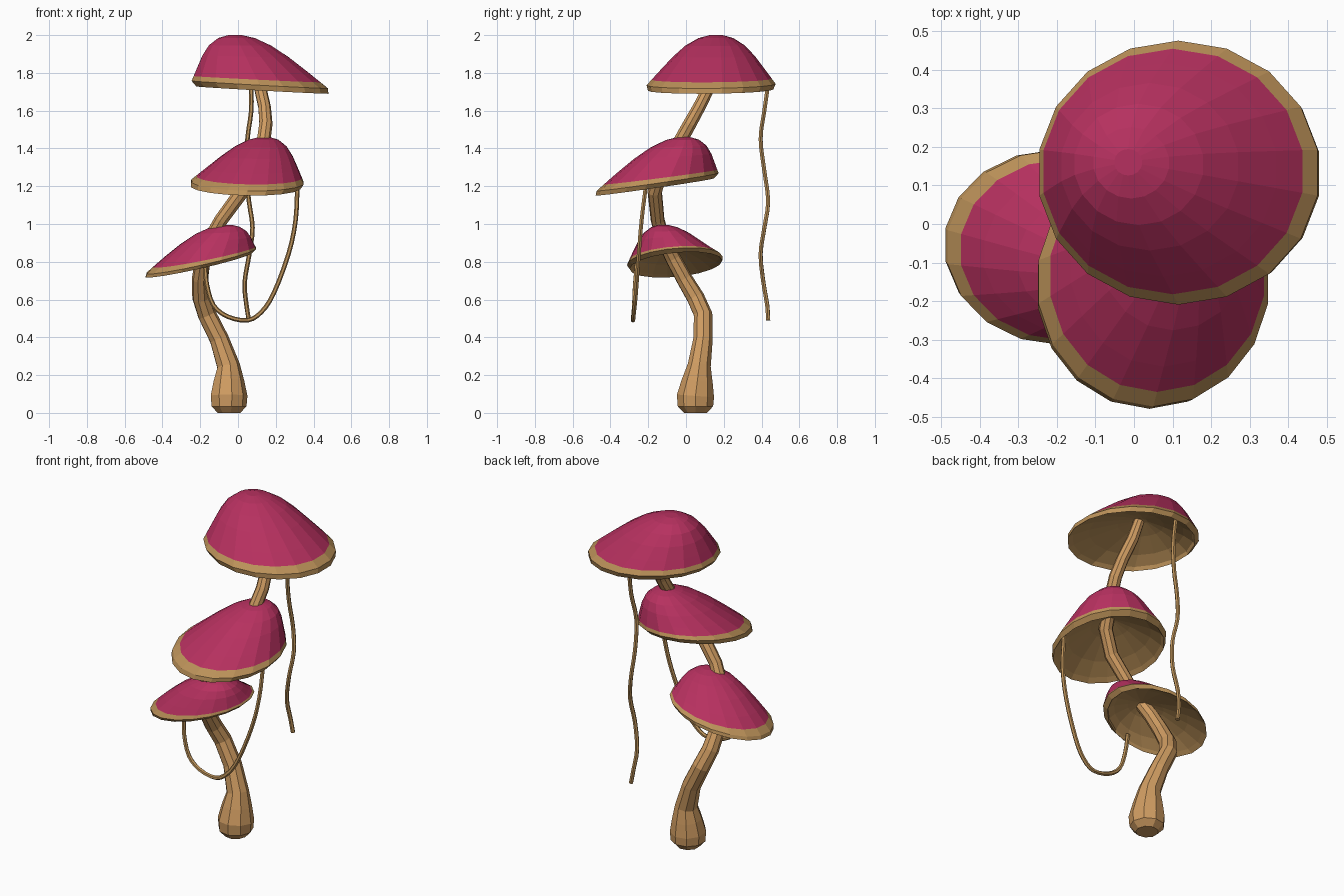
import bpy, bmesh, math
from mathutils import Vector

if "Cube" in bpy.data.objects:
    bpy.data.objects.remove(bpy.data.objects["Cube"])


def material(name, rgb):
    m = bpy.data.materials.new(name)
    m.diffuse_color = (*rgb, 1)
    m.use_nodes = True
    m.node_tree.nodes["Principled BSDF"].inputs["Base Color"].default_value = m.diffuse_color
    return m


CRIMSON = material("crimson cap", (0.47, 0.03, 0.115))
TAN = material("tan stem", (0.62, 0.33, 0.12))
BROWN = material("brown rim", (0.50, 0.285, 0.10))


def finish(name, bm, mats):
    bmesh.ops.recalc_face_normals(bm, faces=bm.faces)
    me = bpy.data.meshes.new(name)
    bm.to_mesh(me)
    bm.free()
    for m in mats:
        me.materials.append(m)
    ob = bpy.data.objects.new(name, me)
    bpy.context.collection.objects.link(ob)
    return ob


def skin(bm, rings, mat_of=lambda i: 0):
    """Bridge rings of points with quads and close both ends."""
    vs = [[bm.verts.new(p) for p in r] for r in rings]
    n = len(vs[0])
    for i in range(len(vs) - 1):
        for k in range(n):
            j = (k + 1) % n
            f = bm.faces.new((vs[i][k], vs[i][j], vs[i + 1][j], vs[i + 1][k]))
            f.material_index = mat_of(i)
    bm.faces.new(vs[0]).material_index = mat_of(0)
    bm.faces.new(vs[-1]).material_index = mat_of(len(vs) - 2)


def tube(name, pts, radii, sides, mat):
    """Sweep a ring along a path, with the ring square to the path."""
    pts = [Vector(p) for p in pts]
    bm = bmesh.new()
    rings = []
    for i, p in enumerate(pts):
        t = (pts[min(i + 1, len(pts) - 1)] - pts[max(i - 1, 0)]).normalized()
        if i == 0 and radii[0] > 0.03:
            t = Vector((0, 0, 1))
        if i == 0:
            u = Vector((1, 0, 0))
        u = (u - t * u.dot(t)).normalized()
        v = t.cross(u)
        rings.append([p + radii[i] * (u * math.cos(a) + v * math.sin(a))
                      for a in (2 * math.pi * k / sides for k in range(sides))])
    skin(bm, rings)
    return finish(name, bm, [mat])


def smooth_path(pts, steps=3):
    """Catmull-Rom points through a coarse path."""
    p = [Vector(q) for q in pts]
    p = [2 * p[0] - p[1]] + p + [2 * p[-1] - p[-2]]
    out = []
    for i in range(1, len(p) - 2):
        a, b, c, d = p[i - 1:i + 3]
        for s in range(steps):
            t = s / steps
            out.append(0.5 * (2 * b + (c - a) * t + (2 * a - 5 * b + 4 * c - d) * t * t
                              + (3 * b - a - 3 * c + d) * t ** 3))
    return out + [p[-2]]


# (height fraction, radius fraction): hollow underside, lip, then dome
PROFILE = [(0.45, 0.06), (0.33, 0.35), (0.13, 0.72), (-0.03, 0.92), (-0.11, 0.97),
           (0, 1), (0.11, 0.93), (0.3, 0.81), (0.57, 0.635), (0.79, 0.46),
           (0.94, 0.27), (1, 0.1)]


def cap(name, rim, radius, slope, apex, sides=18):
    """Leaning dome: the rim is a tilted ellipse that levels out at the apex."""
    rim, apex = Vector(rim), Vector(apex)
    bm = bmesh.new()
    rings = []
    for h, r in PROFILE:
        c = rim.lerp(apex, h)
        tilt = 1 - max(h, 0)
        ring = []
        for k in range(sides):
            a = 2 * math.pi * (k + 0.5) / sides
            x, y = radius[0] * r * math.cos(a), radius[1] * r * math.sin(a)
            ring.append(c + Vector((x, y, (slope[0] * x + slope[1] * y) * tilt)))
        rings.append(ring)
    skin(bm, rings, lambda i: 1 if i < 6 else 0)
    return finish(name, bm, [CRIMSON, BROWN])


# Three stacked caps
cap("top_cap", (0.115, 0.133, 1.738), (0.366, 0.342), (-0.055, 0.01), (-0.015, 0.16, 2.0))
cap("middle_cap", (0.05, -0.15, 1.222), (0.302, 0.323), (-0.02, 0.145), (0.14, -0.01, 1.46))
cap("bottom_cap", (-0.193, -0.06, 0.805), (0.294, 0.253), (0.225, 0.09), (-0.06, -0.12, 0.995))

# Winding stem with a bulb at the foot: x, y, z, radius
STEM = [(-0.05, 0.05, 0.0, 0.062), (-0.05, 0.05, 0.035, 0.095), (-0.05, 0.05, 0.09, 0.1),
        (-0.05, 0.06, 0.17, 0.083), (-0.052, 0.07, 0.25, 0.062), (-0.10, 0.09, 0.39, 0.052),
        (-0.165, 0.09, 0.52, 0.05), (-0.195, 0.05, 0.61, 0.048), (-0.2, -0.01, 0.71, 0.044),
        (-0.185, -0.07, 0.82, 0.042), (-0.14, -0.125, 0.93, 0.038), (-0.09, -0.15, 1.02, 0.037),
        (0.02, -0.165, 1.17, 0.039), (0.09, -0.13, 1.29, 0.039), (0.135, -0.03, 1.44, 0.037),
        (0.147, 0.02, 1.53, 0.036), (0.14, 0.07, 1.62, 0.034), (0.115, 0.125, 1.73, 0.033),
        (0.09, 0.15, 1.84, 0.03)]
tube("stem", [s[:3] for s in STEM], [s[3] for s in STEM], 9, TAN)

# Tendril hanging free from the top cap
hang = smooth_path([(0.07, 0.435, 1.74), (0.07, 0.415, 1.6), (0.05, 0.395, 1.45),
                    (0.045, 0.415, 1.28), (0.058, 0.435, 1.12), (0.077, 0.415, 0.98),
                    (0.06, 0.395, 0.84), (0.035, 0.41, 0.69), (0.045, 0.43, 0.57),
                    (0.058, 0.435, 0.49)])
tube("hanging_tendril", hang, [0.012] * len(hang), 6, BROWN)

# Tendril looping from the middle cap to the bottom cap
loop = smooth_path([(0.315, -0.21, 1.22), (0.305, -0.235, 1.02), (0.267, -0.25, 0.84),
                    (0.19, -0.265, 0.635), (0.125, -0.275, 0.535), (0.05, -0.28, 0.49),
                    (-0.055, -0.28, 0.51), (-0.13, -0.275, 0.57), (-0.165, -0.27, 0.68),
                    (-0.175, -0.26, 0.79)])
tube("looping_tendril", loop, [0.012] * len(loop), 6, BROWN)
